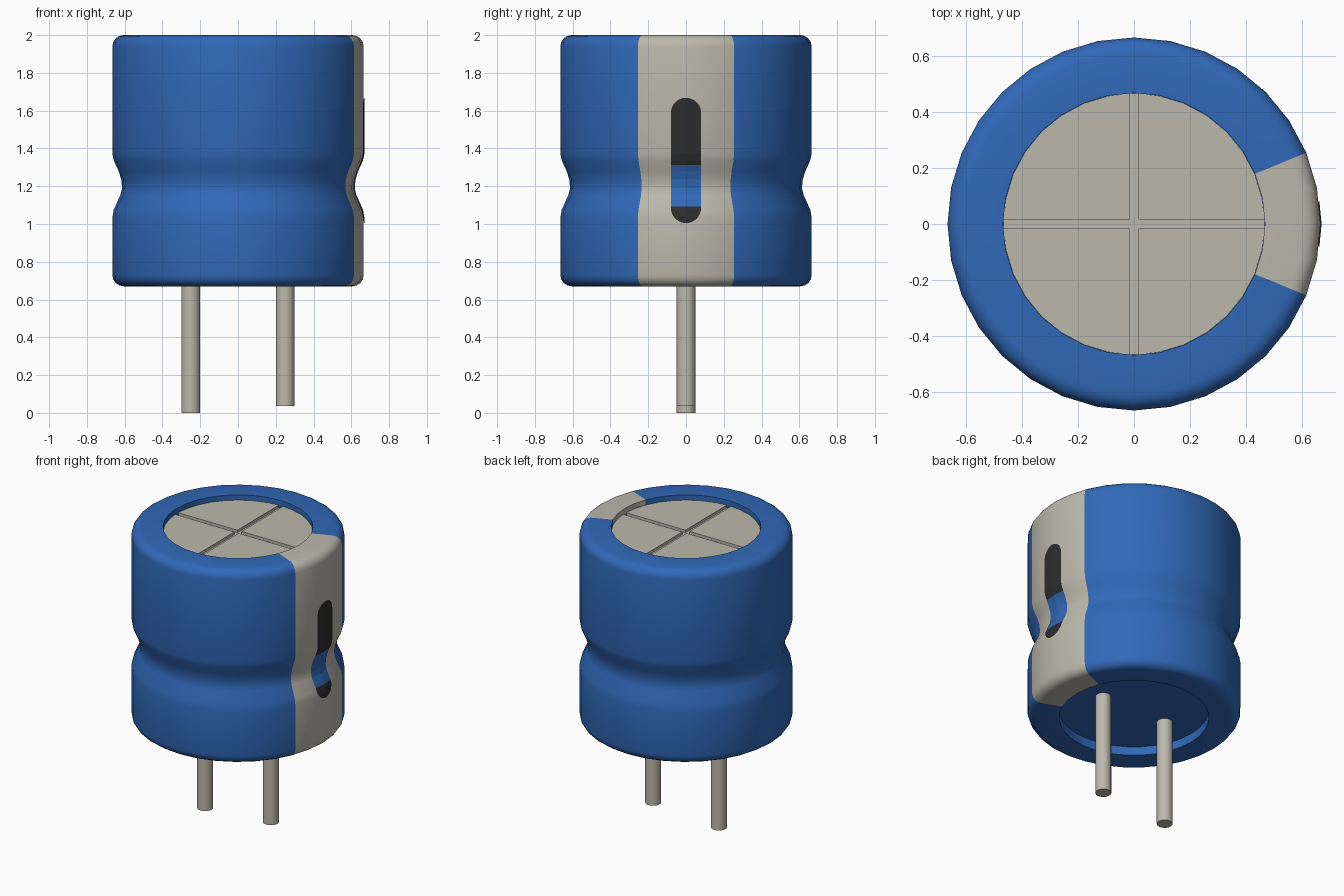
import bpy, bmesh, math

cube = bpy.data.objects.get("Cube")
if cube:
    bpy.data.objects.remove(cube)

SEG = 32


def make_mat(name, rgb):
    m = bpy.data.materials.new(name)
    m.use_nodes = True
    m.diffuse_color = (*rgb, 1)
    m.node_tree.nodes["Principled BSDF"].inputs["Base Color"].default_value = (*rgb, 1)
    return m


BLUE = make_mat("blue sleeve", (0.030, 0.140, 0.480))
TAN = make_mat("pale metal", (0.500, 0.480, 0.410))
DARK = make_mat("dark marking", (0.026, 0.026, 0.026))


def finish(name, bm, mats, smooth=False):
    mesh = bpy.data.meshes.new(name)
    bm.to_mesh(mesh)
    bm.free()
    for m in mats:
        mesh.materials.append(m)
    ob = bpy.data.objects.new(name, mesh)
    bpy.context.collection.objects.link(ob)
    if smooth:
        bpy.ops.object.select_all(action='DESELECT')
        ob.select_set(True)
        bpy.context.view_layer.objects.active = ob
        bpy.ops.object.shade_smooth_by_angle(angle=math.radians(35))
    return ob


def lathe(bm, profile, seg):
    """Revolve an (r, z) profile about z; points at r = 0 close the ends."""
    edges = []
    verts = [bm.verts.new((r, 0, z)) for r, z in profile]
    for a, b in zip(verts, verts[1:]):
        edges.append(bm.edges.new((a, b)))
    bmesh.ops.spin(bm, geom=verts + edges, cent=(0, 0, 0), axis=(0, 0, 1),
                   angle=math.tau, steps=seg, use_duplicate=False)
    bmesh.ops.remove_doubles(bm, verts=bm.verts, dist=1e-4)
    bmesh.ops.recalc_face_normals(bm, faces=bm.faces)


# Sleeve profile: recessed base, rounded lower edge, groove, rounded upper edge, top lip
R, RIN, F, Z0, Z1 = 0.665, 0.467, 0.06, 0.67, 2.0
arc = [math.radians(a) for a in (0, 22.5, 45, 67.5, 90)]
lower = [(R - F + F * math.sin(a), Z0 + F - F * math.cos(a)) for a in arc]
upper = [(R - F + F * math.cos(a), Z1 - F + F * math.sin(a)) for a in arc]
groove = [(R, 1.035), (0.658, 1.075), (0.622, 1.155), (0.614, 1.19),
          (0.618, 1.235), (0.632, 1.28), (0.657, 1.335), (R, 1.37)]
outer = lower + groove + upper

bm = bmesh.new()
lathe(bm, [(0, Z0 + 0.06), (RIN, Z0 + 0.06), (RIN, Z0)] + outer
      + [(RIN, Z1), (RIN, Z1 - 0.07), (0, Z1 - 0.07)], SEG)
# Polarity stripe on the +x side
for f in bm.faces:
    c = f.calc_center_median()
    on_rim = math.hypot(c.x, c.y) > RIN - 0.02
    f.material_index = int(on_rim and abs(math.atan2(c.y, c.x)) < math.radians(22.5))
finish("sleeve", bm, [BLUE, TAN], smooth=True)


def radius_at(z):
    for (r0, z0), (r1, z1) in zip(outer, outer[1:]):
        if z0 <= z <= z1 and z1 > z0:
            return r0 + (r1 - r0) * (z - z0) / (z1 - z0)
    return R


# Minus mark: a thin rounded strip that follows the stripe and dips into the groove
HW, LO, HI = 0.08, 1.085, 1.588
GROOVE_LO, GROOVE_HI = 1.092, 1.312
slope = math.tan(math.pi / SEG / 2 * 2 / 2 * 2 / 2 * 2)
slope = math.tan(math.pi / SEG)
turn = [math.radians(a) for a in range(0, 90, 10)] + [math.radians(88)]
rows = [(LO - HW * math.sin(a), HW * math.cos(a)) for a in reversed(turn)]
rows += [(z, HW) for z in sorted([GROOVE_LO, GROOVE_HI] +
                                 [z for r, z in groove if z > GROOVE_LO])]
rows += [(HI + HW * math.sin(a), HW * math.cos(a)) for a in turn]

bm = bmesh.new()
prev = None
for z, w in rows:
    row = [bm.verts.new((radius_at(z) + 0.004 - abs(y) * slope, y, z)) for y in (-w, 0, w)]
    if prev:
        for i in (0, 1):
            f = bm.faces.new((prev[i], prev[i + 1], row[i + 1], row[i]))
            mid = f.calc_center_median().z
            f.material_index = int(GROOVE_LO < mid < GROOVE_HI)
    prev = row
finish("minus_mark", bm, [DARK, BLUE])

# Metal top: a base disc with four raised quarters that leave a cross-shaped score
TOP = Z1 - 0.035
bm = bmesh.new()
lathe(bm, [(0, TOP - 0.03), (RIN - 0.001, TOP - 0.03), (RIN - 0.001, TOP - 0.018),
           (0, TOP - 0.018)], SEG)
finish("top_disc", bm, [TAN])

G, RQ = 0.016, RIN - 0.001
a0 = math.asin(G / RQ)
bm = bmesh.new()
for q in range(4):
    angles = [a0] + [math.tau * i / SEG for i in range(1, 8)] + [math.pi / 2 - a0]
    pts = [(G, G)] + [(RQ * math.cos(a), RQ * math.sin(a)) for a in angles]
    c, s = (1, 0, -1, 0)[q], (0, 1, 0, -1)[q]
    face = bm.faces.new([bm.verts.new((x * c - y * s, x * s + y * c, TOP - 0.018))
                         for x, y in pts])
    ext = bmesh.ops.extrude_face_region(bm, geom=[face])
    bmesh.ops.translate(bm, vec=(0, 0, 0.018),
                        verts=[v for v in ext["geom"] if isinstance(v, bmesh.types.BMVert)])
bmesh.ops.recalc_face_normals(bm, faces=bm.faces)
finish("top_quarters", bm, [TAN])

# Leads, one slightly longer than the other
for name, x, z in (("long_lead", -0.25, 0.0), ("short_lead", 0.25, 0.037)):
    bm = bmesh.new()
    lathe(bm, [(0, z), (0.05, z), (0.05, Z0 + 0.08), (0, Z0 + 0.08)], 20)
    bmesh.ops.translate(bm, verts=bm.verts, vec=(x, 0, 0))
    finish(name, bm, [TAN], smooth=True)
